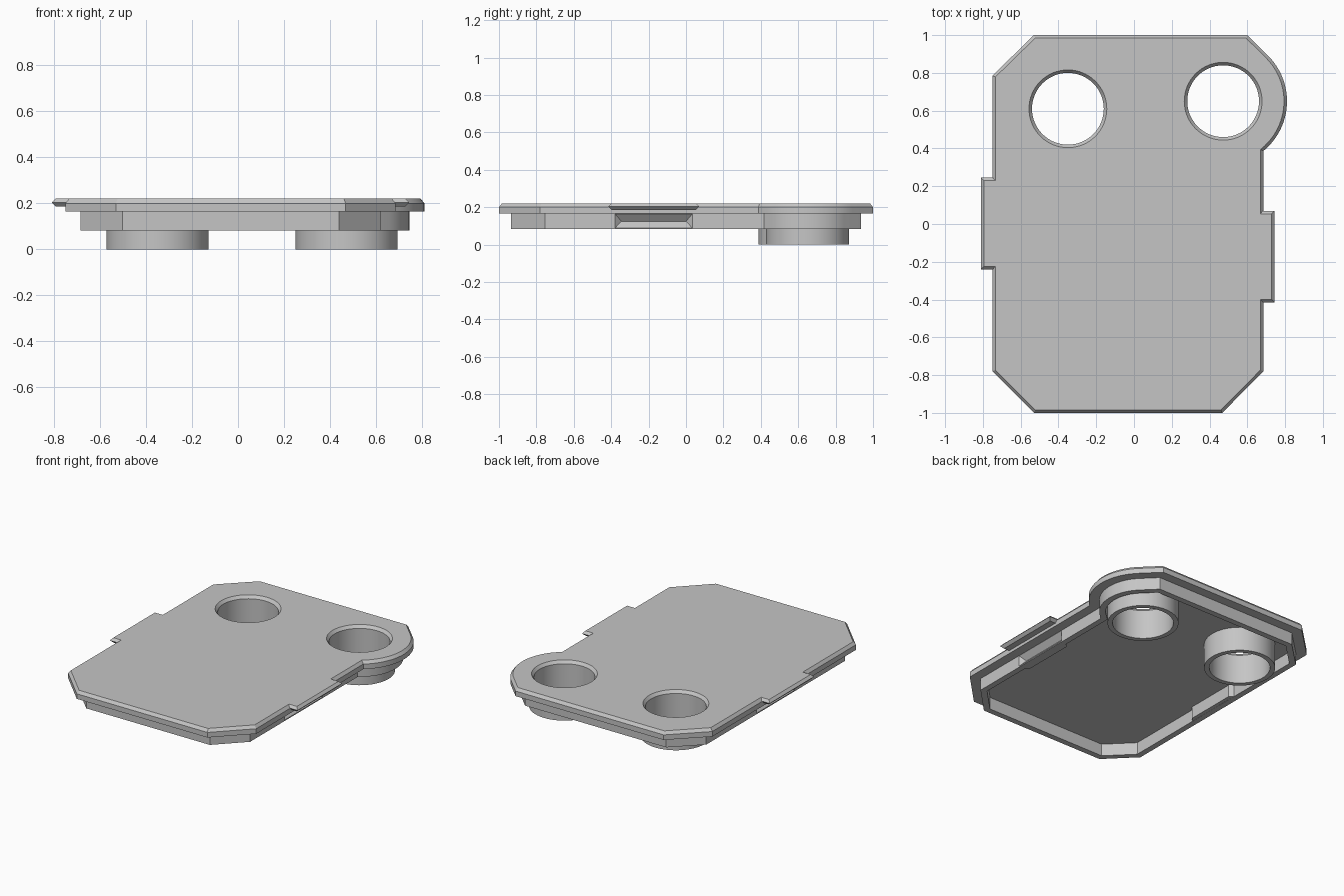
import bpy, bmesh, math
from mathutils import Vector

cube = bpy.data.objects.get("Cube")
if cube:
    bpy.data.objects.remove(cube, do_unlink=True)

grey = bpy.data.materials.new("plain grey")
grey.use_nodes = True
colour = (0.56, 0.56, 0.56, 1)
grey.diffuse_color = colour
grey.node_tree.nodes["Principled BSDF"].inputs["Base Color"].default_value = colour


def finish(name, bm):
    bmesh.ops.recalc_face_normals(bm, faces=bm.faces[:])
    mesh = bpy.data.meshes.new(name)
    bm.to_mesh(mesh)
    bm.free()
    mesh.materials.append(grey)
    obj = bpy.data.objects.new(name, mesh)
    bpy.context.collection.objects.link(obj)
    return obj


def loft(name, layers, closed=False):
    """Skin a stack of (outline, z); closed joins last to first, else cap the ends."""
    bm = bmesh.new()
    rings = [[bm.verts.new((x, y, z)) for x, y in pts] for pts, z in layers]
    pairs = list(zip(rings, rings[1:]))
    if closed:
        pairs.append((rings[-1], rings[0]))
    else:
        bm.faces.new(rings[0])
        bm.faces.new(rings[-1])
    for a, b in pairs:
        for i in range(len(a)):
            j = (i + 1) % len(a)
            bm.faces.new((a[i], a[j], b[j], b[i]))
    return finish(name, bm)


def hull(name, points):
    bm = bmesh.new()
    for p in points:
        bm.verts.new(p)
    bmesh.ops.convex_hull(bm, input=bm.verts[:])
    return finish(name, bm)


def circle(centre, r, n=64):
    return [(centre[0] + r * math.cos(math.tau * i / n),
             centre[1] + r * math.sin(math.tau * i / n)) for i in range(n)]


def inset(pts, d):
    """Mitred inward offset of a counter-clockwise outline."""
    out = []
    for i, p in enumerate(pts):
        p = Vector(p)
        a = (p - Vector(pts[i - 1])).normalized()
        b = (Vector(pts[(i + 1) % len(pts)]) - p).normalized()
        na, nb = Vector((-a.y, a.x)), Vector((-b.y, b.x))
        out.append(tuple(p + (na + nb) * d / (1 + na.dot(nb))))
    return out


def activate(obj):
    bpy.ops.object.select_all(action="DESELECT")
    obj.select_set(True)
    bpy.context.view_layer.objects.active = obj


def cut(obj, cutter):
    cutter.hide_render = True
    mod = obj.modifiers.new("cut", "BOOLEAN")
    mod.operation = "DIFFERENCE"
    mod.solver = "EXACT"
    mod.object = cutter
    activate(obj)
    bpy.ops.object.modifier_apply(modifier=mod.name)
    bpy.data.objects.remove(cutter, do_unlink=True)


def smooth(obj):
    activate(obj)
    bpy.ops.object.shade_smooth_by_angle(angle=math.radians(25))


TOP, EDGE, UNDER, RIM = 0.22, 0.20, 0.165, 0.082
holes = {"right": (-0.35, 0.61), "left": (0.472, 0.65)}
BORE, TUBE, LOBE = 0.19, 0.222, 0.34

# Plate outline: chamfered rectangle with a round lobe around one hole
cx, cy = 0.47, 0.65
end = -math.acos((0.685 - cx) / LOBE)
arc = [end + (math.pi / 4 - end) * i / 24 for i in range(25)]
outline = [(-0.75, 0.785), (-0.75, -0.78), (-0.53, -1), (0.467, -1), (0.685, -0.78)]
outline += [(cx + LOBE * math.cos(a), cy + LOBE * math.sin(a)) for a in arc]
outline += [(0.60, 1), (-0.53, 1)]

# Plate with chamfered top edge
plate = loft("cover_plate", [(outline, UNDER), (outline, EDGE), (inset(outline, 0.016), TOP)])

# Rim wall below the plate
outer, inner = inset(outline, 0.065), inset(outline, 0.105)
wall = loft("rim_wall", [(outer, RIM), (outer, UNDER + 0.004),
                         (inner, UNDER + 0.004), (inner, RIM)], closed=True)

# Holes with countersunk top edge, and the tubes below them
for side, c in holes.items():
    cut(plate, loft("hole_cutter", [(circle(c, BORE), -0.1), (circle(c, BORE), EDGE),
                                    (circle(c, 0.206), TOP), (circle(c, 0.206), 0.3)]))
    cut(wall, loft("tube_cutter", [(circle(c, TUBE - 0.005), -0.1),
                                   (circle(c, TUBE - 0.005), 0.3)]))
    tube = loft(side + "_tube", [(circle(c, TUBE), 0), (circle(c, TUBE), UNDER),
                                 (circle(c, BORE), UNDER), (circle(c, BORE), 0)], closed=True)
    smooth(tube)

# Edge tabs, and the grip notch under each one
for side, s, edge, tip, y0, y1 in (("right", -1, 0.75, 0.81, -0.24, 0.245),
                                   ("left", 1, 0.685, 0.745, -0.415, 0.07)):
    def section(d):
        x0, x1 = s * (edge - 0.016), s * (tip - d)
        return [(x0, y0 + d), (x1, y0 + d), (x1, y1 - d), (x0, y1 - d)]
    loft(side + "_tab", [(section(0.018), 0.185), (section(0), 0.203), (section(0.016), TOP)])

    face, a, b = edge - 0.065, y0 + 0.035, y1 - 0.035
    ridge = [(s * (face - 0.032), y, 0.124) for y in (a + 0.035, b - 0.035)]
    mouth = [(s * (face + 0.001), y, z) for y in (a, b) for z in (0.088, UNDER)]
    cut(wall, hull("notch_cutter", mouth + ridge))
    # Thickened wall behind the notch
    hull(side + "_notch_backing",
         [(s * x, y, z) for x, m in ((face - 0.036, 0), (face - 0.065, 0.03))
          for y in (a + m, b - m) for z in (RIM + 0.001, UNDER + 0.004)])

smooth(plate)
smooth(wall)
